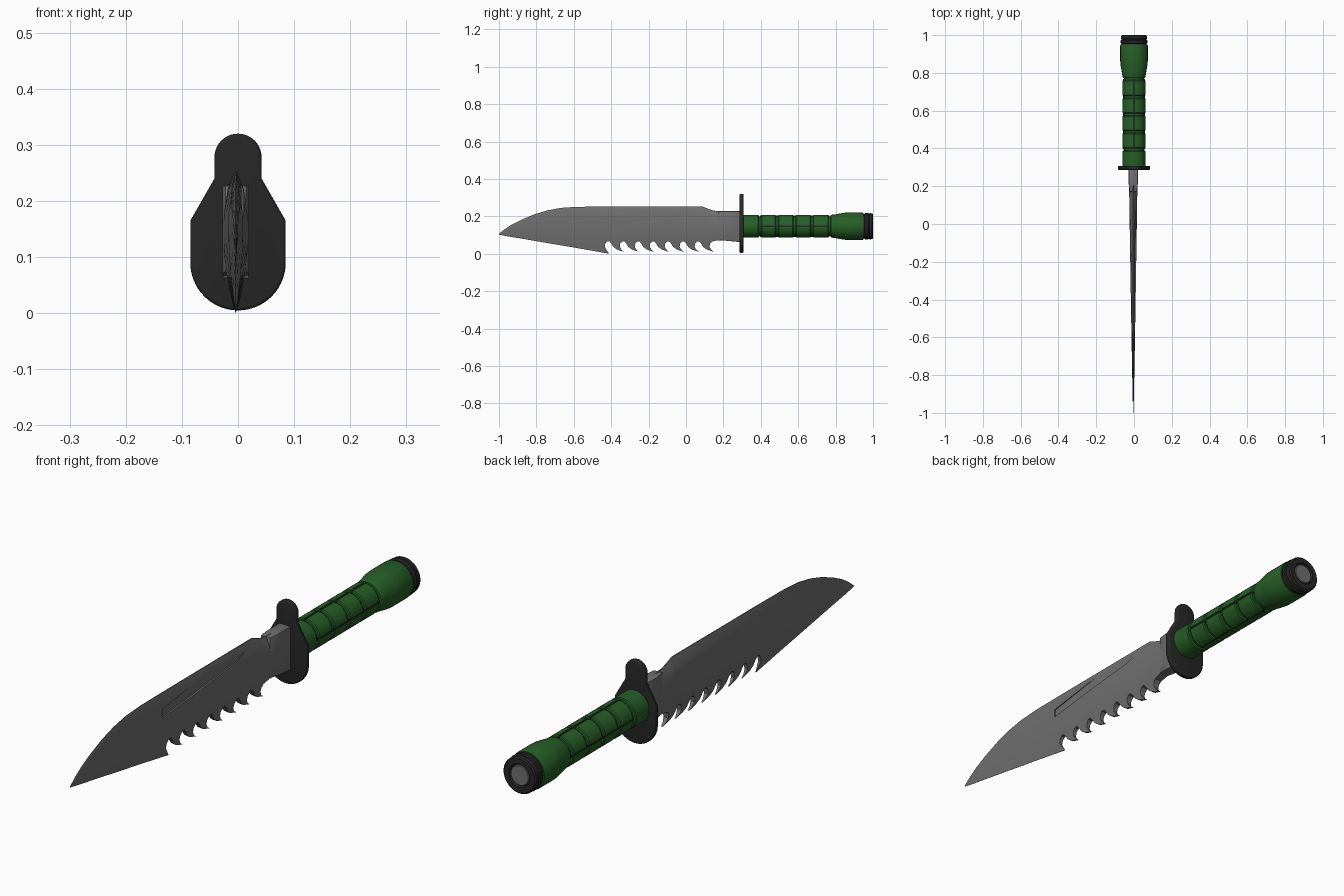
import bpy, bmesh
from math import cos, sin, pi, radians

if "Cube" in bpy.data.objects:
    bpy.data.objects.remove(bpy.data.objects["Cube"])

ZC = 0.147      # handle axis height
XB = -0.004     # blade centre plane


def material(name, rgb):
    m = bpy.data.materials.new(name)
    m.diffuse_color = (*rgb, 1)
    m.use_nodes = True
    m.node_tree.nodes["Principled BSDF"].inputs["Base Color"].default_value = m.diffuse_color
    return m


STEEL = material("steel", (0.16, 0.16, 0.16))
BLACK = material("black", (0.02, 0.02, 0.02))
GREEN = material("green", (0.02, 0.115, 0.02))


def make(name, verts, faces, mat=None):
    me = bpy.data.meshes.new(name)
    me.from_pydata(verts, [], faces)
    bm = bmesh.new()
    bm.from_mesh(me)
    bmesh.ops.recalc_face_normals(bm, faces=bm.faces)
    bm.to_mesh(me)
    bm.free()
    ob = bpy.data.objects.new(name, me)
    bpy.context.collection.objects.link(ob)
    if mat:
        me.materials.append(mat)
    return ob


def activate(ob):
    bpy.ops.object.select_all(action='DESELECT')
    ob.select_set(True)
    bpy.context.view_layer.objects.active = ob


def smooth(ob, angle=32):
    activate(ob)
    bpy.ops.object.shade_smooth_by_angle(angle=radians(angle))


def loft(name, rings, mat=None):
    n = len(rings[0])
    faces = [(i * n + j, i * n + (j + 1) % n, (i + 1) * n + (j + 1) % n, (i + 1) * n + j)
             for i in range(len(rings) - 1) for j in range(n)]
    faces += [tuple(range(n)), tuple(range((len(rings) - 1) * n, len(rings) * n))]
    return make(name, [p for r in rings for p in r], faces, mat)


def lathe(name, profile, mat, n=48):
    rings = [[(r * cos(2 * pi * k / n), y, ZC + r * sin(2 * pi * k / n)) for k in range(n)]
             for y, r in profile]
    ob = loft(name, rings, mat)
    smooth(ob)
    return ob


def side_prism(name, outline, x0, x1):
    return loft(name, [[(x0(y) if callable(x0) else x0, y, z) for y, z in outline],
                       [(x1, y, z) for y, z in outline]])


def box(name, lo, hi, mat=None):
    return loft(name, [[(lo[0], y, lo[2]), (hi[0], y, lo[2]), (hi[0], y, hi[2]), (lo[0], y, hi[2])]
                       for y in (lo[1], hi[1])], mat)


def cut(ob, cutter):
    cutter.hide_render = True
    m = ob.modifiers.new("cut", 'BOOLEAN')
    m.operation, m.solver, m.object = 'DIFFERENCE', 'EXACT', cutter
    activate(ob)
    bpy.ops.object.modifier_apply(modifier=m.name)
    bpy.data.objects.remove(cutter)


def bevel(ob, width, segments):
    m = ob.modifiers.new("bevel", 'BEVEL')
    m.width, m.segments, m.limit_method, m.angle_limit = width, segments, 'ANGLE', radians(40)
    activate(ob)
    bpy.ops.object.modifier_apply(modifier=m.name)


# Blade: lens section lofted along the length
def half(y):
    return 0.001 + 0.021 * min(1, (y + 1) / 1.2) ** 0.85


stations = [(-1, .102, .107), (-.97, .096, .131), (-.93, .089, .157), (-.88, .081, .182),
            (-.81, .069, .211), (-.74, .057, .232), (-.67, .045, .245), (-.58, .03, .251),
            (-.41, 0, .252), (-.15, 0, .252), (.09, 0, .252), (.12, 0, .24),
            (.15, 0, .23), (.21, 0, .228)]
section = [(0, .04), (.12, .4), (.3, .78), (.5, 1), (.72, 1), (.88, .7), (1, .12)]
rings = []
for y, zb, zt in stations:
    right = [(half(y) * w, zb + (zt - zb) * f) for f, w in section]
    ring = right + [(-x, z) for x, z in reversed(right)]
    rings.append([(XB + x, y, z) for x, z in ring])
blade = loft("blade", rings, STEEL)

# Saw teeth: one long hooked outline removed from the lower edge
notch = [(0, .01), (-.014, .02), (-.024, .036), (-.022, .053), (-.012, .065), (0, .067),
         (.01, .055), (.022, .036), (.042, .022)]
edge = [(-.41 + .08 * i + dy, z) for i in range(7) for dy, z in notch]
edge[0] = (-.41, -.001)
edge += [(.15 + dy, z) for dy, z in notch[:5]] + [(.17, .072), (.25, .068), (.25, -.05), (-.41, -.05)]
cut(blade, side_prism("teeth_cutter", edge, -.1, .1))

# Slanted groove on one face only
groove = [(-.46, .195), (-.46, .163), (-.03, .207), (.08, .246), (-.06, .252)]
cut(blade, side_prism("groove_cutter", groove, lambda y: XB + .55 * half(y), .08))
smooth(blade, 25)

# Ricasso block between blade and guard
ricasso = loft("ricasso", [[(XB - w, y, zb), (XB + w, y, zb), (XB + w, y, .228), (XB - w, y, .228)]
                           for y, w, zb in ((.17, .019, .073), (.21, .024, .07), (.29, .024, .062))], STEEL)
bevel(ricasso, .003, 2)
smooth(ricasso)

# Guard plate: rounded top lobe, sloped shoulders, round bottom
top = [(.042 * cos(pi * k / 20), .278 + .042 * sin(pi * k / 20)) for k in range(21)]
bottom = [(-.085 * cos(pi * k / 28), .09 - .085 * sin(pi * k / 28)) for k in range(29)]
outline = top + [(-.042, .24), (-.085, .165)] + bottom + [(.085, .165), (.042, .24)]
guard = loft("guard", [[(x, y, z) for x, z in outline] for y in (.286, .308)], BLACK)
bevel(guard, .006, 3)
smooth(guard, 40)

# Grip: ring-grooved front, flared rear
R = .061
profile = [(.305, R)]
for g in (.395, .487, .580, .673, .768):
    profile += [(g - .01, R), (g - .006, R - .003), (g - .005, R - .009),
                (g + .005, R - .009), (g + .006, R - .003), (g + .01, R)]
profile += [(.795, .063), (.845, .072), (.865, .073), (.945, .073), (.95, .071)]
grip = lathe("grip", profile, GREEN)

# Lengthwise slots with dark strips inside
slots = [((-.004, .05), (.004, .08)), ((-.004, -.08), (.004, -.05)),
         ((.05, -.004), (.08, .004)), ((-.08, -.004), (-.05, .004))]
for i, ((xa, za), (xb, zb)) in enumerate(slots):
    cut(grip, box("slot_cutter", (xa, .395, ZC + za), (xb, .768, ZC + zb)))
    c = lambda v: max(-.057, min(.057, v))
    box(f"grip_strip_{i + 1}", (c(xa), .395, ZC + c(za)), (c(xb), .768, ZC + c(zb)), BLACK)
smooth(grip)

# Pommel cap with a ring groove, and a recessed end disc
lathe("pommel", [(.948, .066), (.955, .066), (.957, .07), (.972, .071), (.975, .067), (.979, .067),
                 (.982, .07), (.995, .069), (1.0, .064), (1.0, .044), (.992, .041)], BLACK)
lathe("pommel_disc", [(.985, .038), (.996, .038), (.998, .036)], STEEL)
